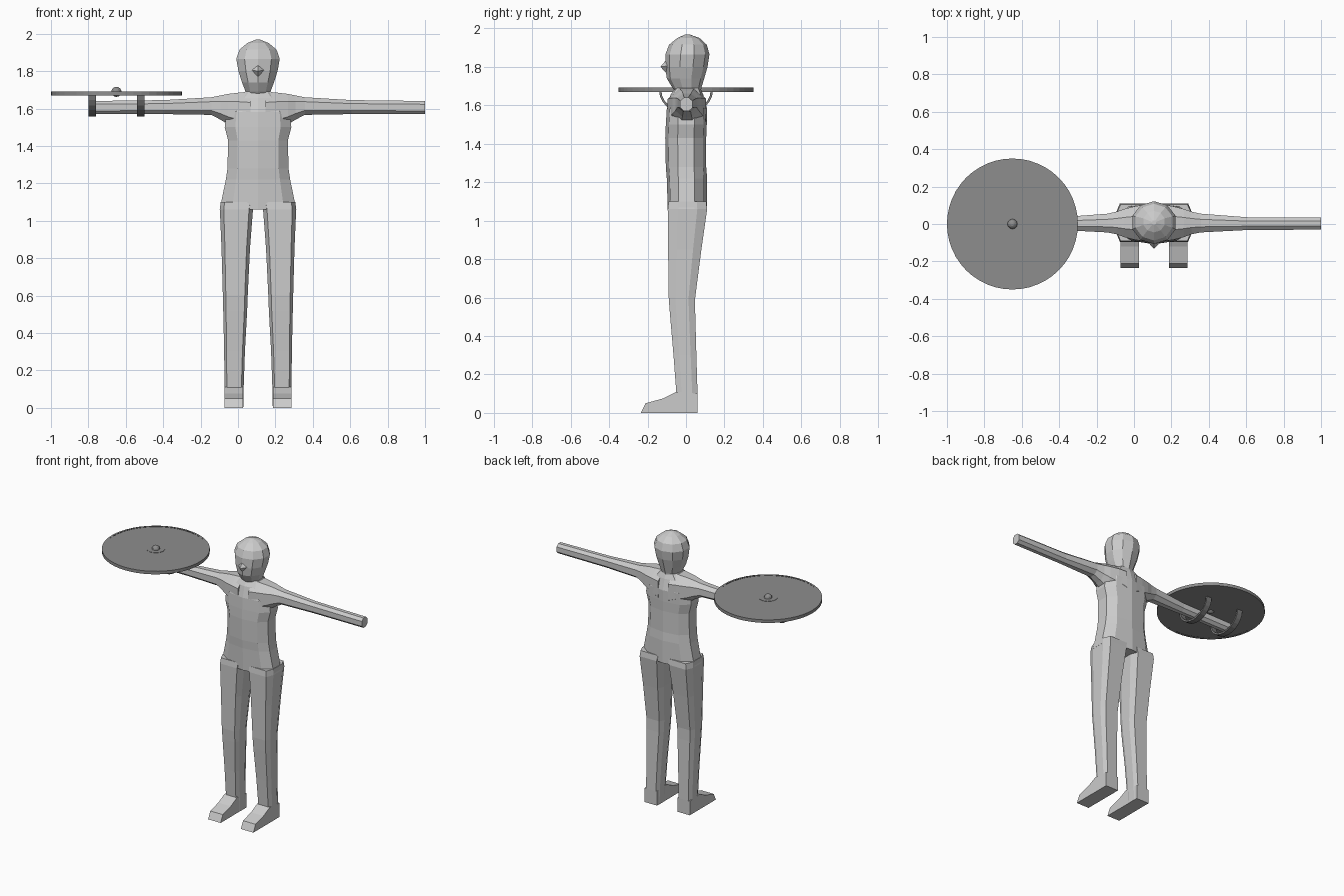
import bpy, bmesh, math
from mathutils import Matrix, Vector

default = bpy.data.objects.get("Cube")
if default:
    bpy.data.objects.remove(default, do_unlink=True)

MID = 0.107      # body centre line in x
SHIELD_X = -0.65


def material(name, value):
    m = bpy.data.materials.new(name)
    m.use_nodes = True
    m.diffuse_color = (value, value, value, 1)
    m.node_tree.nodes["Principled BSDF"].inputs["Base Color"].default_value = (value, value, value, 1)
    return m


body_grey = material("light grey", 0.6)
shield_grey = material("mid grey", 0.27)
strap_grey = material("dark grey", 0.2)


def finish(name, bm, mat):
    bmesh.ops.recalc_face_normals(bm, faces=bm.faces)
    mesh = bpy.data.meshes.new(name)
    bm.to_mesh(mesh)
    bm.free()
    mesh.materials.append(mat)
    obj = bpy.data.objects.new(name, mesh)
    bpy.context.collection.objects.link(obj)
    return obj


def loft(name, rings, mat, closed=False):
    """Skin a list of equal rings, capping the ends unless closed."""
    bm = bmesh.new()
    loops = [[bm.verts.new(p) for p in ring] for ring in rings]
    n = len(loops[0])
    pairs = list(zip(loops, loops[1:]))
    if closed:
        pairs.append((loops[-1], loops[0]))
    for a, b in pairs:
        for i in range(n):
            j = (i + 1) % n
            bm.faces.new((a[i], a[j], b[j], b[i]))
    if not closed:
        bm.faces.new(loops[0])
        bm.faces.new(loops[-1])
    return finish(name, bm, mat)


def bevelled(a0, a1, b0, b1, ca, cb):
    """Rectangle with cut corners; ca and cb are fractions of each side."""
    da, db = (a1 - a0) * ca, (b1 - b0) * cb
    return [(a0 + da, b0), (a1 - da, b0), (a1, b0 + db), (a1, b1 - db),
            (a1 - da, b1), (a0 + da, b1), (a0, b1 - db), (a0, b0 + db)]


# Torso: height, half width, front, back
torso = [(1.06, .205, -.095, .11), (1.22, .172, -.1, .11), (1.28, .163, -.105, .105),
         (1.43, .16, -.108, .105), (1.5, .178, -.105, .108), (1.58, .17, -.1, .11),
         (1.655, .11, -.08, .09), (1.69, .07, -.055, .075)]


def torso_ring(z, w, f, b):
    half = [(0, f), (.68 * w, .85 * f), (w, .4 * f), (w, .4 * b), (.68 * w, .85 * b), (0, b)]
    pts = half + [(-x, y) for x, y in half[-2:0:-1]]
    return [(MID + x, y, z) for x, y in pts]


loft("torso", [torso_ring(*t) for t in torso], body_grey)

# Arms: distance from centre, front, back, bottom, top
arm = [(.04, -.095, .105, 1.46, 1.69), (.1, -.085, .095, 1.49, 1.685),
       (.16, -.07, .08, 1.515, 1.678), (.2, -.055, .066, 1.54, 1.67),
       (.25, -.045, .055, 1.566, 1.66), (.5, -.032, .036, 1.57, 1.645),
       (.893, -.03, .034, 1.57, 1.64)]
# Legs: height, inner, outer, front, back
leg = [(1.1, .02, .2, -.09, .105), (1.06, .027, .204, -.095, .11), (.85, .043, .195, -.093, .08),
       (.6, .055, .188, -.09, .048), (.52, .058, .186, -.084, .048),
       (.3, .07, .181, -.065, .054), (.1, .077, .179, -.05, .06), (0, .079, .178, -.05, .06)]
# Foot side profile: y, z
foot = [(.06, 0), (.06, .1), (-.05, .11), (-.12, .075), (-.21, .05), (-.235, 0)]

for side, s in (("left", 1), ("right", -1)):
    loft(side + "_arm", [[(MID + s * d, y, z) for y, z in bevelled(f, b, lo, hi, .3, .25)]
                         for d, f, b, lo, hi in arm], body_grey)
    loft(side + "_leg", [[(MID + s * x, y, z) for x, y in bevelled(i, o, f, b, .12, .25)]
                         for z, i, o, f, b in leg], body_grey)
    loft(side + "_foot", [[(MID + s * d, y, z) for y, z in foot] for d in (.08, .179)], body_grey)

# Head: height, half width, front, back
head = [(1.66, .068, -.045, .075), (1.69, .07, -.07, .08), (1.74, .09, -.1, .095),
        (1.8, .11, -.108, .112), (1.865, .122, -.107, .122), (1.915, .104, -.088, .108),
        (1.95, .06, -.045, .07), (1.968, .012, -.005, .02)]
SIDES = 10


def oval(z, w, f, b):
    angles = [math.tau * i / SIDES for i in range(SIDES)]
    return [(MID + w * math.sin(a), (f + b) / 2 - (b - f) / 2 * math.cos(a), z) for a in angles]


loft("head", [oval(*h) for h in head], body_grey)

# Nose wedge
bm = bmesh.new()
for x, y, z in [(0, -.1, 1.84), (-.035, -.095, 1.805), (.035, -.095, 1.805), (0, -.133, 1.8), (0, -.1, 1.765)]:
    bm.verts.new((MID + x, y, z))
bmesh.ops.convex_hull(bm, input=bm.verts)
finish("nose", bm, body_grey)


def lathe(name, profile, mat, steps=48):
    """Turn a radius and height profile round the shield axis."""
    rings = [[(SHIELD_X + r * math.cos(math.tau * i / steps), r * math.sin(math.tau * i / steps), z)
              for i in range(steps)] for r, z in profile]
    return loft(name, rings, mat)


# Shield
lathe("shield_board", [(.34, 1.674), (.34, 1.688)], shield_grey)
rim = lathe("shield_rim", [(.336, 1.67), (.35, 1.67), (.35, 1.692), (.336, 1.692)], shield_grey)
bm = bmesh.new()
bm.from_mesh(rim.data)
bmesh.ops.delete(bm, geom=[f for f in bm.faces if len(f.verts) > 4], context="FACES_ONLY")
bm.to_mesh(rim.data)
bm.free()
lathe("shield_boss_plate", [(.06, 1.686), (.06, 1.69)], shield_grey, 24)
bm = bmesh.new()
bmesh.ops.create_uvsphere(bm, u_segments=12, v_segments=8, radius=.027,
                          matrix=Matrix.Translation(Vector((SHIELD_X, 0, 1.689))))
finish("shield_boss", bm, shield_grey)

# Arm straps: half hoops hanging under the board
for name, x in (("hand_strap", -.78), ("forearm_strap", -.52)):
    rings = []
    for i in range(13):
        a = math.pi * i / 12
        c, sn = math.cos(a), math.sin(a)
        inner, outer = (.128 * c, 1.676 - .105 * sn), (.14 * c, 1.676 - .118 * sn)
        rings.append([(x - .02, *inner), (x + .02, *inner), (x + .02, *outer), (x - .02, *outer)])
    loft(name, rings, strap_grey)
